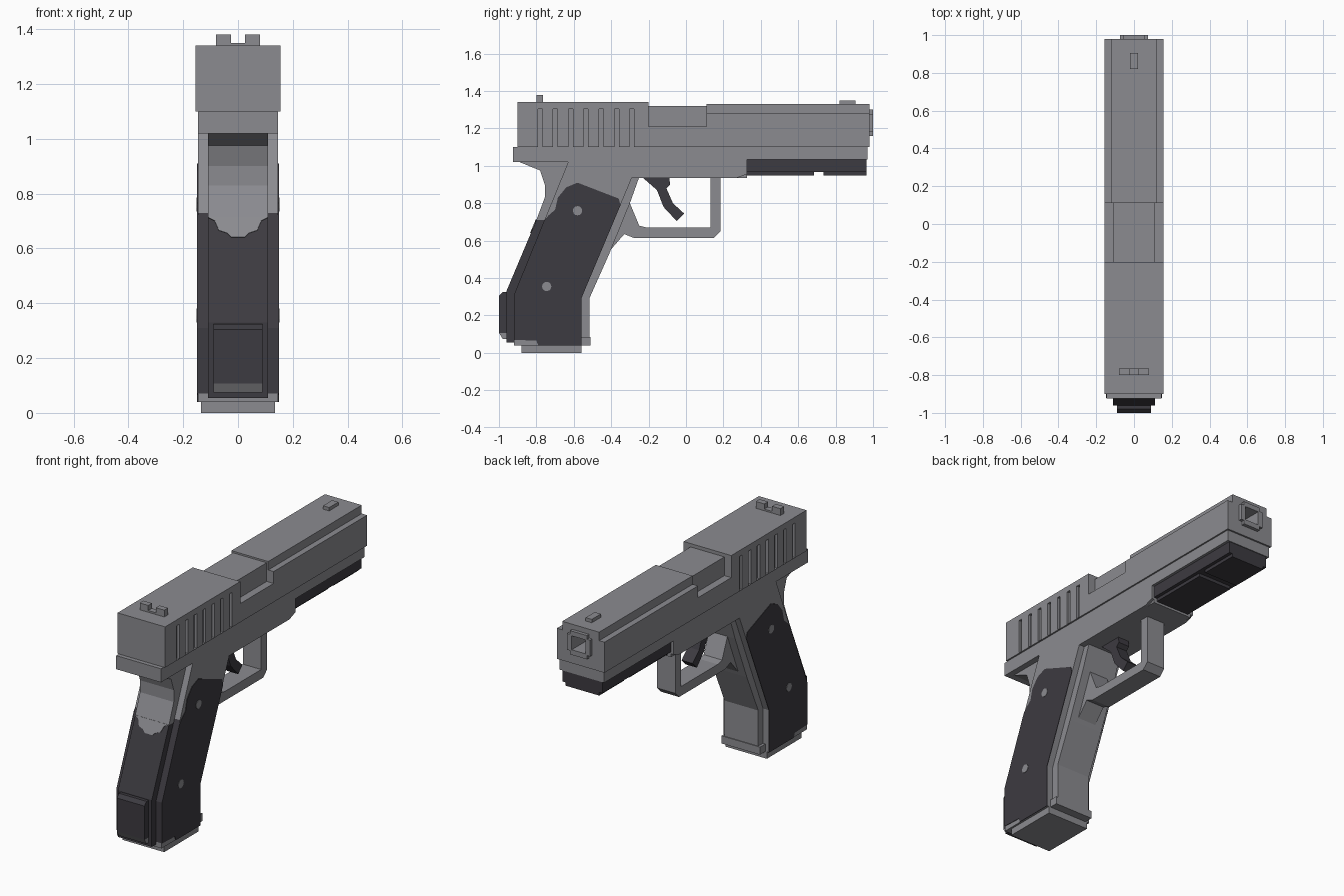
import bpy, bmesh, math
from mathutils import Vector


def material(name, rgb):
    m = bpy.data.materials.new(name)
    m.diffuse_color = (*rgb, 1)
    return m


GREY = material("metal grey", (0.26, 0.26, 0.28))
DARK = material("dark polymer", (0.046, 0.043, 0.052))


def prism(name, pts, vec, mat, cuts=(), dark_rule=None):
    """Extrude a closed 3D outline; optionally cut at heights and darken faces by rule."""
    bm = bmesh.new()
    face = bm.faces.new([bm.verts.new(p) for p in pts])
    ext = bmesh.ops.extrude_face_region(bm, geom=[face], use_keep_orig=True)
    new = [v for v in ext["geom"] if isinstance(v, bmesh.types.BMVert)]
    bmesh.ops.translate(bm, verts=new, vec=vec)
    bmesh.ops.recalc_face_normals(bm, faces=bm.faces)
    for z in cuts:
        bmesh.ops.bisect_plane(bm, geom=bm.verts[:] + bm.edges[:] + bm.faces[:],
                               plane_co=(0, 0, z), plane_no=(0, 0, 1))
    bm.normal_update()
    if dark_rule:
        for f in bm.faces:
            f.material_index = int(dark_rule(f.calc_center_median(), f.normal))
    me = bpy.data.meshes.new(name)
    bm.to_mesh(me)
    bm.free()
    me.materials.append(mat)
    if dark_rule:
        me.materials.append(DARK)
    ob = bpy.data.objects.new(name, me)
    bpy.context.collection.objects.link(ob)
    return ob


def side(name, yz, hw, mat=GREY, **kw):
    """Side profile (y, z) extruded symmetrically across x."""
    return prism(name, [(-hw, y, z) for y, z in yz], (2 * hw, 0, 0), mat, **kw)


def box(name, x0, x1, y0, y1, z0, z1, mat=GREY):
    return prism(name, [(x0, y0, z0), (x0, y1, z0), (x0, y1, z1), (x0, y0, z1)],
                 (x1 - x0, 0, 0), mat)


def subtract(ob, cutter):
    mod = ob.modifiers.new("cut", 'BOOLEAN')
    mod.operation = 'DIFFERENCE'
    mod.solver = 'EXACT'
    mod.object = cutter
    bpy.context.view_layer.objects.active = ob
    bpy.ops.object.modifier_apply(modifier=mod.name)


# Slide: full-width lower shape, narrower front top and chamber block
slide = side("slide", [(-0.90, 1.10), (-0.90, 1.34), (-0.20, 1.34), (-0.20, 1.21),
                       (0.11, 1.21), (0.11, 1.28), (0.98, 1.28), (0.98, 1.10)], 0.155)
slide_top = box("slide_top", -0.12, 0.12, 0.11, 0.98, 1.28, 1.33)
box("chamber_block", -0.11, 0.11, -0.20, 0.11, 1.21, 1.32)

# Grip grooves on both sides of the slide
for i in range(7):
    y = -0.78 + i * 0.0817
    for s in (-1, 1):
        a, b = sorted((s * 0.14, s * 0.2))
        c = box("groove_cutter", a, b, y - 0.012, y + 0.012, 1.102, 1.305)
        subtract(slide, c)
        bpy.data.objects.remove(c)

# Muzzle with square bore
muzzle_wide = box("muzzle_wide", -0.075, 0.075, 0.93, 1.0, 1.182, 1.278)
muzzle_tall = box("muzzle_tall", -0.055, 0.055, 0.93, 1.0, 1.16, 1.30)
bore = box("bore_cutter", -0.045, 0.045, 0.75, 1.1, 1.19, 1.272)
for ob in (slide, slide_top, muzzle_wide, muzzle_tall):
    subtract(ob, bore)
bpy.data.objects.remove(bore)

# Sights
box("rear_sight_base", -0.08, 0.08, -0.80, -0.765, 1.335, 1.35)
for s in (-1, 1):
    a, b = sorted((s * 0.025, s * 0.08))
    box("rear_sight_post", a, b, -0.80, -0.765, 1.345, 1.38)
box("front_sight", -0.02, 0.02, 0.82, 0.905, 1.325, 1.35)

# Frame and grip body, rear edges of the grip painted dark
side("frame", [(-0.925, 1.02), (-0.925, 1.10), (0.97, 1.10), (0.97, 1.035), (0.325, 1.035),
               (0.325, 0.955), (0.27, 0.935), (-0.29, 0.935), (-0.56, 0.29), (-0.56, 0.04),
               (-0.92, 0.04), (-0.92, 0.31), (-0.63, 1.02)], 0.146,
     cuts=(0.73, 0.07),
     dark_rule=lambda c, n: n.y < -0.5 and 0.07 < c.z < 0.73)
box("frame_tab", -0.13, 0.13, 0.265, 0.325, 0.935, 0.96)

# Narrow backstrap with upper tang, dark below
side("backstrap", [(-0.89, 1.02), (-0.78, 0.975), (-0.755, 0.90), (-0.755, 0.83),
                   (-0.80, 0.71), (-0.96, 0.33), (-0.96, 0.055), (-0.85, 0.055),
                   (-0.85, 0.31), (-0.56, 1.02)], 0.11,
     cuts=(0.71,), dark_rule=lambda c, n: c.z < 0.71)
# Rounded lower edge of the bare metal on the backstrap
scallop = [(-0.11, 0.712), (-0.085, 0.70), (-0.07, 0.665), (-0.04, 0.655), (-0.025, 0.64),
           (0.025, 0.64), (0.04, 0.655), (0.07, 0.665), (0.085, 0.70), (0.11, 0.712)]
prism("backstrap_bare_patch", [(x, -0.80 + (z - 0.71) * 0.16 / 0.38, z) for x, z in scallop],
      (0, -0.004, 0.0016), GREY)
# Raised heel plate with grey lower chamfer
side("heel_plate", [(-0.95, 0.325), (-0.98, 0.325), (-1.0, 0.305), (-1.0, 0.107),
                    (-0.98, 0.075), (-0.95, 0.075)], 0.09,
     cuts=(0.106,), dark_rule=lambda c, n: c.z > 0.107)

# Front strap, front lip and base plate
side("front_strap", [(-0.25, 0.94), (-0.30, 0.80), (-0.41, 0.53), (-0.515, 0.295),
                     (-0.515, 0.05), (-0.60, 0.05), (-0.60, 0.29), (-0.35, 0.94)], 0.11)
box("front_lip", -0.125, 0.125, -0.57, -0.51, 0.04, 0.085)
box("base_plate", -0.135, 0.135, -0.88, -0.56, 0.0, 0.045)

# Dark grip panels with round screw heads
panel = [(-0.64, 0.885), (-0.58, 0.91), (-0.36, 0.825), (-0.35, 0.79), (-0.56, 0.29),
         (-0.56, 0.04), (-0.79, 0.04), (-0.80, 0.065), (-0.92, 0.07), (-0.92, 0.31),
         (-0.757, 0.71), (-0.735, 0.735), (-0.70, 0.765), (-0.685, 0.83)]
for s in (-1, 1):
    prism("grip_panel", [(s * 0.145, y, z) for y, z in panel], (s * 0.004, 0, 0), DARK)
    for y, z in ((-0.58, 0.76), (-0.745, 0.355)):
        ring = [(s * 0.147, y + 0.025 * math.cos(k * math.pi / 6),
                 z + 0.025 * math.sin(k * math.pi / 6)) for k in range(12)]
        prism("screw_head", ring, (s * 0.004, 0, 0), GREY)

# Trigger guard and trigger
side("trigger_guard", [(0.185, 0.94), (0.185, 0.65), (0.15, 0.615), (-0.28, 0.615),
                       (-0.33, 0.635), (-0.43, 0.52), (-0.40, 0.72), (-0.32, 0.82),
                       (-0.30, 0.80), (-0.25, 0.68), (-0.21, 0.67), (0.13, 0.67),
                       (0.13, 0.94)], 0.06)
side("trigger", [(-0.235, 0.94), (-0.155, 0.87), (-0.12, 0.78), (-0.05, 0.705), (-0.01, 0.745),
                 (-0.07, 0.80), (-0.105, 0.88), (-0.085, 0.90), (-0.09, 0.94)], 0.036, DARK)

# Accessory rail under the front of the frame
box("rail", -0.13, 0.13, 0.325, 0.965, 0.967, 1.038, DARK)
for y0, y1 in ((0.325, 0.685), (0.735, 0.965)):
    box("rail_pad", -0.11, 0.11, y0, y1, 0.948, 0.97, DARK)
